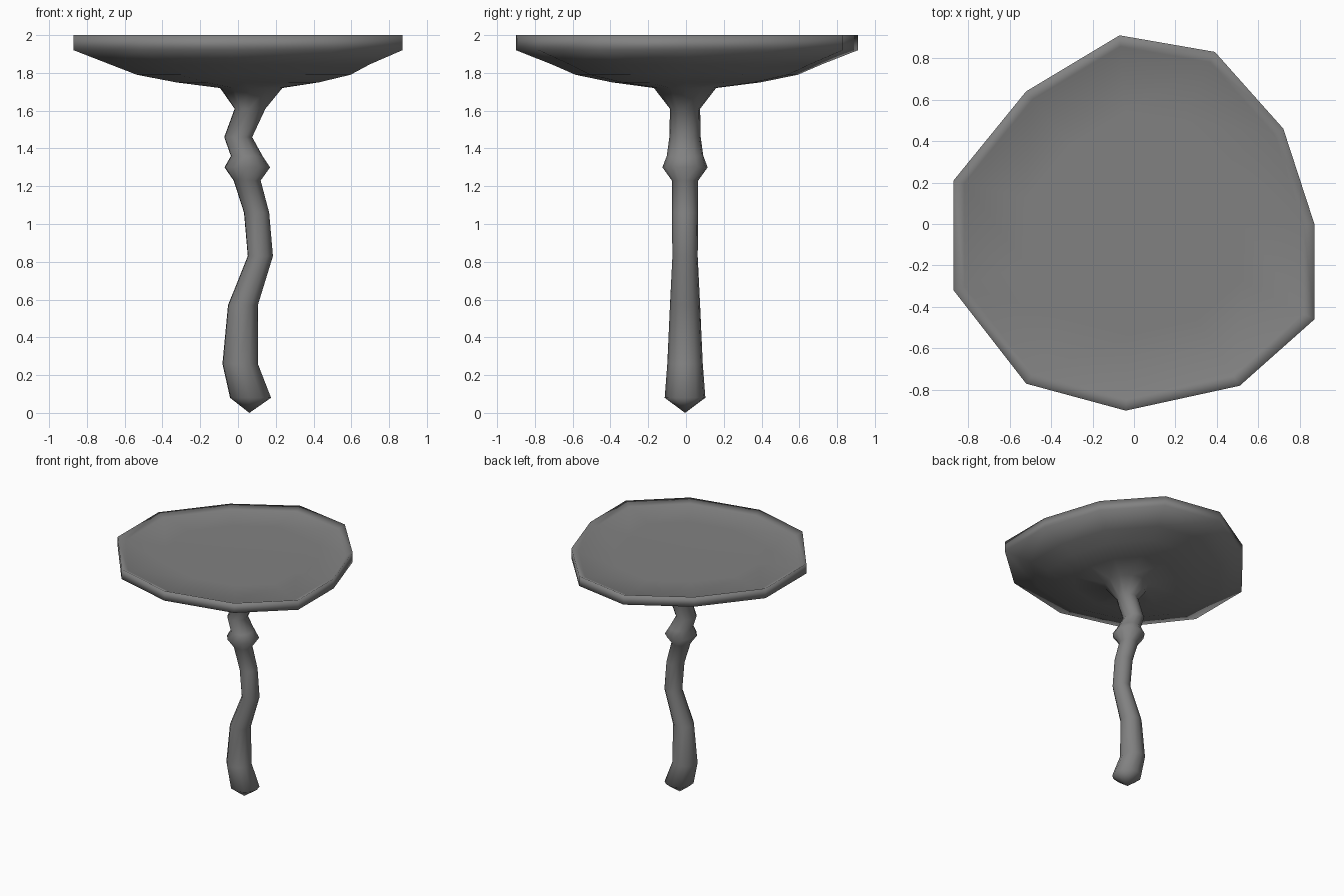
import bpy, bmesh, math

if "Cube" in bpy.data.objects:
    bpy.data.objects.remove(bpy.data.objects["Cube"])

# Irregular eleven-sided outline of the table top, counter-clockwise
OUTLINE = [(0.87, 0.0), (0.72, 0.46), (0.39, 0.83), (-0.07, 0.91), (-0.52, 0.64),
           (-0.87, 0.21), (-0.87, -0.32), (-0.52, -0.77), (-0.04, -0.90),
           (0.51, -0.78), (0.87, -0.46)]
ANGLES = [math.atan2(y, x) for x, y in OUTLINE]

# Dark grey for the whole piece
grey = bpy.data.materials.new("dark_grey")
grey.diffuse_color = (0.22, 0.22, 0.22, 1.0)
grey.use_nodes = True
grey.node_tree.nodes["Principled BSDF"].inputs["Base Color"].default_value = grey.diffuse_color


def oval(z, left, right, half_y):
    """Stem cross-section between two x limits."""
    cx, rx = (left + right) / 2, (right - left) / 2
    return [(cx + rx * math.cos(a), -0.005 + half_y * math.sin(a), z) for a in ANGLES]


def scaled(z, s, cx=0.0):
    """Table-top cross-section: the outline scaled about the centre."""
    return [(cx + x * s, y * s, z) for x, y in OUTLINE]


def loft(name, rings, start, end):
    """Skin a stack of rings, closed with a centre point at each end."""
    bm = bmesh.new()
    loops = [[bm.verts.new(p) for p in ring] for ring in rings]
    n = len(OUTLINE)
    for lo, hi in zip(loops, loops[1:]):
        for i in range(n):
            j = (i + 1) % n
            bm.faces.new((lo[i], lo[j], hi[j], hi[i]))
    for point, loop in ((start, loops[0]), (end, loops[-1])):
        tip = bm.verts.new(point)
        for i in range(n):
            bm.faces.new((tip, loop[i], loop[(i + 1) % n]))
    bmesh.ops.recalc_face_normals(bm, faces=bm.faces[:])
    for face in bm.faces:
        face.smooth = True
    mesh = bpy.data.meshes.new(name)
    bm.to_mesh(mesh)
    bm.free()
    mesh.materials.append(grey)
    obj = bpy.data.objects.new(name, mesh)
    bpy.context.collection.objects.link(obj)
    return obj


# Crooked stem with a pointed foot, a knot and a flared neck
stem = [oval(*r) for r in (
    (0.08, -0.045, 0.175, 0.108), (0.26, -0.085, 0.105, 0.094),
    (0.57, -0.055, 0.105, 0.08), (0.83, 0.05, 0.185, 0.067),
    (1.06, 0.03, 0.165, 0.07), (1.23, -0.025, 0.12, 0.07),
    (1.30, -0.075, 0.17, 0.12), (1.36, -0.04, 0.13, 0.097),
    (1.46, -0.075, 0.075, 0.083), (1.61, -0.02, 0.145, 0.08),
    (1.72, -0.10, 0.235, 0.165))]

# Broad shallow top: curved underside, upright rim, slightly sunken surface
top = [scaled(1.75, 0.435, 0.05), scaled(1.79, 0.65, 0.03), scaled(1.845, 0.79, 0.01),
       scaled(1.92, 1.0), scaled(2.0, 1.0), scaled(1.975, 0.94), scaled(1.97, 0.6)]

# Stem and top flow into one smooth continuous skin
loft("pedestal_table", stem + top, start=(0.06, -0.005, 0.0), end=(0.0, 0.0, 1.97))
